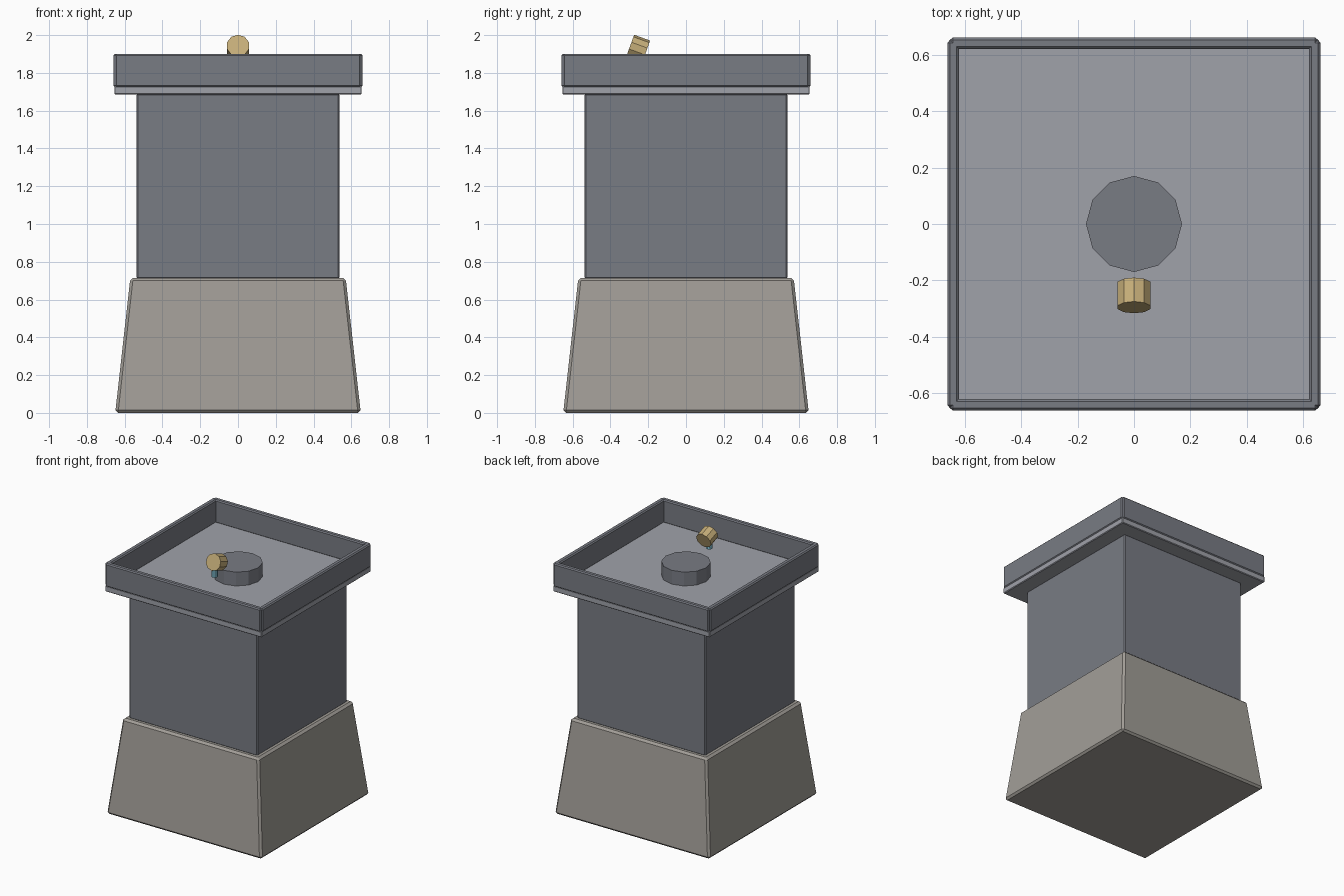
import bpy, bmesh, math

if "Cube" in bpy.data.objects:
    bpy.data.objects.remove(bpy.data.objects["Cube"])


def material(name, rgb):
    m = bpy.data.materials.new(name)
    m.diffuse_color = (*rgb, 1)
    m.use_nodes = True
    m.node_tree.nodes["Principled BSDF"].inputs["Base Color"].default_value = m.diffuse_color
    return m


STONE = material("warm_stone", (0.36, 0.34, 0.31))
SLATE = material("dark_slate", (0.19, 0.20, 0.23))
PALE = material("pale_slate", (0.35, 0.36, 0.40))
BRASS = material("brass", (0.56, 0.42, 0.19))
WATER = material("water", (0.25, 0.60, 0.75))


def add(name, bm, mat, loc=(0, 0, 0), rot=(0, 0, 0), bevel=0):
    me = bpy.data.meshes.new(name)
    bm.to_mesh(me)
    bm.free()
    me.materials.append(mat)
    ob = bpy.data.objects.new(name, me)
    bpy.context.collection.objects.link(ob)
    ob.location, ob.rotation_euler = loc, rot
    if bevel:
        mod = ob.modifiers.new("Bevel", 'BEVEL')
        mod.width, mod.segments = bevel, 1
    return ob


def block(name, mat, x, y, z, bevel, taper=1.0):
    """Box from (min, max) ranges; taper scales the top about the origin."""
    bm = bmesh.new()
    bmesh.ops.create_cube(bm, size=1)
    for v in bm.verts:
        k = taper if v.co.z > 0 else 1
        v.co = [r[0] if c < 0 else r[1] for c, r in zip(v.co, (x, y, z))]
        v.co.x *= k
        v.co.y *= k
    return add(name, bm, mat, bevel=bevel)


def drum(name, mat, r, depth, sides, loc, rot=(0, 0, 0)):
    bm = bmesh.new()
    bmesh.ops.create_cone(bm, cap_ends=True, segments=sides,
                          radius1=r, radius2=r, depth=depth)
    return add(name, bm, mat, loc, rot)


def square(name, mat, half, z, bevel, taper=1.0):
    return block(name, mat, (-half, half), (-half, half), z, bevel, taper)


# Pedestal
square("tapered_base", STONE, 0.65, (0, 0.715), 0.015, 0.57 / 0.65)
square("column", SLATE, 0.537, (0.71, 1.69), 0.008)

# Basin floor and four overlapping rim walls
square("basin_floor", PALE, 0.655, (1.685, 1.73), 0.005)
for i, side in enumerate(("front", "right", "back", "left")):
    wall = block(side + "_rim", SLATE, (-0.65, 0.65), (-0.66, -0.62),
                 (1.725, 1.9), 0.008)
    wall.rotation_euler.z = i * math.pi / 2

# Central boss, tilted spout, and small water drip under it
drum("boss", SLATE, 0.17, 0.11, 12, (0, 0, 1.78))
drum("spout", BRASS, 0.061, 0.09, 10, (0, -0.253, 1.929),
     (math.radians(70), 0, 0))
drum("water_drip", WATER, 0.022, 0.06, 8, (0, -0.28, 1.86))
